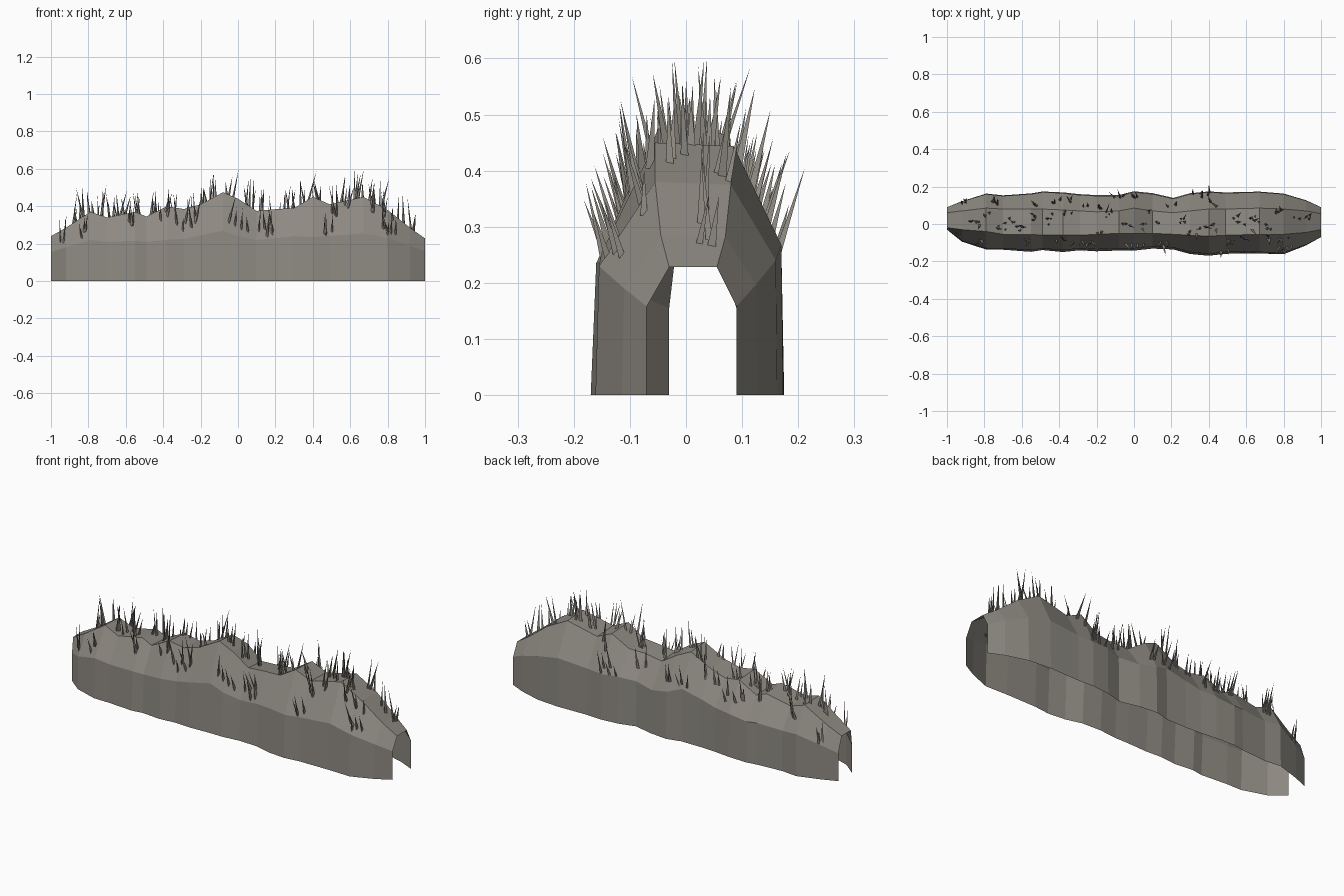
import bpy, bmesh, random
from mathutils import Vector

if "Cube" in bpy.data.objects:
    bpy.data.objects.remove(bpy.data.objects["Cube"])

random.seed(7)

stone = bpy.data.materials.new("warm grey stone")
stone.diffuse_color = (0.27, 0.252, 0.222, 1)
stone.use_nodes = True
stone.node_tree.nodes["Principled BSDF"].inputs["Base Color"].default_value = stone.diffuse_color

# stations: x, front y, front shoulder z, front crest y, crest z, back crest y, back y
RIB = [
    (-1.00, -0.03, 0.155, -0.02, 0.24, 0.06, 0.09),
    (-0.92, -0.09, 0.18, -0.03, 0.285, 0.07, 0.12),
    (-0.79, -0.13, 0.22, -0.04, 0.37, 0.085, 0.16),
    (-0.70, -0.13, 0.21, -0.055, 0.34, 0.08, 0.15),
    (-0.55, -0.14, 0.215, -0.055, 0.37, 0.08, 0.16),
    (-0.49, -0.13, 0.21, -0.06, 0.345, 0.08, 0.17),
    (-0.38, -0.14, 0.22, -0.06, 0.40, 0.075, 0.165),
    (-0.29, -0.13, 0.225, -0.06, 0.385, 0.07, 0.155),
    (-0.20, -0.135, 0.245, -0.055, 0.41, 0.065, 0.15),
    (-0.08, -0.13, 0.27, -0.05, 0.475, 0.07, 0.15),
    (0.00, -0.13, 0.24, -0.05, 0.44, 0.085, 0.17),
    (0.10, -0.12, 0.22, -0.05, 0.375, 0.07, 0.16),
    (0.21, -0.125, 0.23, -0.055, 0.385, 0.06, 0.135),
    (0.30, -0.15, 0.24, -0.06, 0.39, 0.07, 0.16),
    (0.40, -0.16, 0.235, -0.065, 0.45, 0.08, 0.17),
    (0.49, -0.15, 0.24, -0.06, 0.41, 0.08, 0.165),
    (0.67, -0.15, 0.255, -0.055, 0.45, 0.085, 0.17),
    (0.80, -0.155, 0.23, -0.055, 0.38, 0.08, 0.16),
    (0.92, -0.11, 0.19, -0.045, 0.285, 0.07, 0.125),
    (1.00, -0.07, 0.158, -0.03, 0.228, 0.055, 0.09),
]


def section(r):
    """Open arch of six points, from front foot over the crest to back foot."""
    x, fy, sz, cf, cz, cb, by = r
    k = (1 - abs(x)) ** 0.4
    return [Vector(p) for p in (
        (x, fy - 0.012 * k, 0), (x, fy, sz), (x, cf, cz),
        (x, cb, cz - 0.01 * k), (x, by, sz + 0.02 * k), (x, by + 0.005 * k, 0))]


def make_object(name, bm):
    me = bpy.data.meshes.new(name)
    bm.to_mesh(me)
    bm.free()
    me.materials.append(stone)
    ob = bpy.data.objects.new(name, me)
    bpy.context.collection.objects.link(ob)


# Rock ridge: thin arched shell, open below and at both ends
bm = bmesh.new()
rows = [[bm.verts.new(p) for p in section(r)] for r in RIB]
for a, b in zip(rows, rows[1:]):
    for j in range(5):
        bm.faces.new((a[j], b[j], b[j + 1], a[j + 1]))
make_object("rock_ridge", bm)


def on_ridge(x, band, t):
    """Point on the shell at x, in cross-section band 1..3, t across it."""
    for r0, r1 in zip(RIB, RIB[1:]):
        if x <= r1[0]:
            f = (x - r0[0]) / (r1[0] - r0[0])
            s0, s1 = section(r0), section(r1)
            p = s0[band].lerp(s1[band], f)
            return p.lerp(s0[band + 1].lerp(s1[band + 1], f), t)


def blade(bm, base, direction, length, radius):
    """Slender three-sided spike."""
    d = direction.normalized()
    u = d.orthogonal().normalized()
    v = d.cross(u)
    root = base - d * 0.008
    ring = [bm.verts.new(root + radius * (c * u + s * v))
            for c, s in ((1, 0), (-0.5, 0.866), (-0.5, -0.866))]
    tip = bm.verts.new(base + d * length)
    for i in range(3):
        bm.faces.new((ring[i], ring[(i + 1) % 3], tip))


# Grass blades: small clumps leaning outwards from the crest
bm = bmesh.new()
for i in range(62):
    cx = -0.94 + 1.86 * (i + random.random()) / 62
    band = random.choice((1, 1, 2, 2, 3))
    t = random.uniform(0.1, 0.95)
    for _ in range(random.choice((2, 3, 3))):
        x = max(-0.95, min(0.94, cx + random.uniform(-0.025, 0.025)))
        p = on_ridge(x, band, min(0.97, max(0.05, t + random.uniform(-0.15, 0.15))))
        d = Vector((random.gauss(0, 0.13), 2.2 * p.y - 0.02 + random.gauss(0, 0.08), 1))
        length = min(random.uniform(0.07, 0.17), 0.6 - p.z)
        blade(bm, p, d, length, random.uniform(0.006, 0.010))
make_object("grass_blades", bm)
